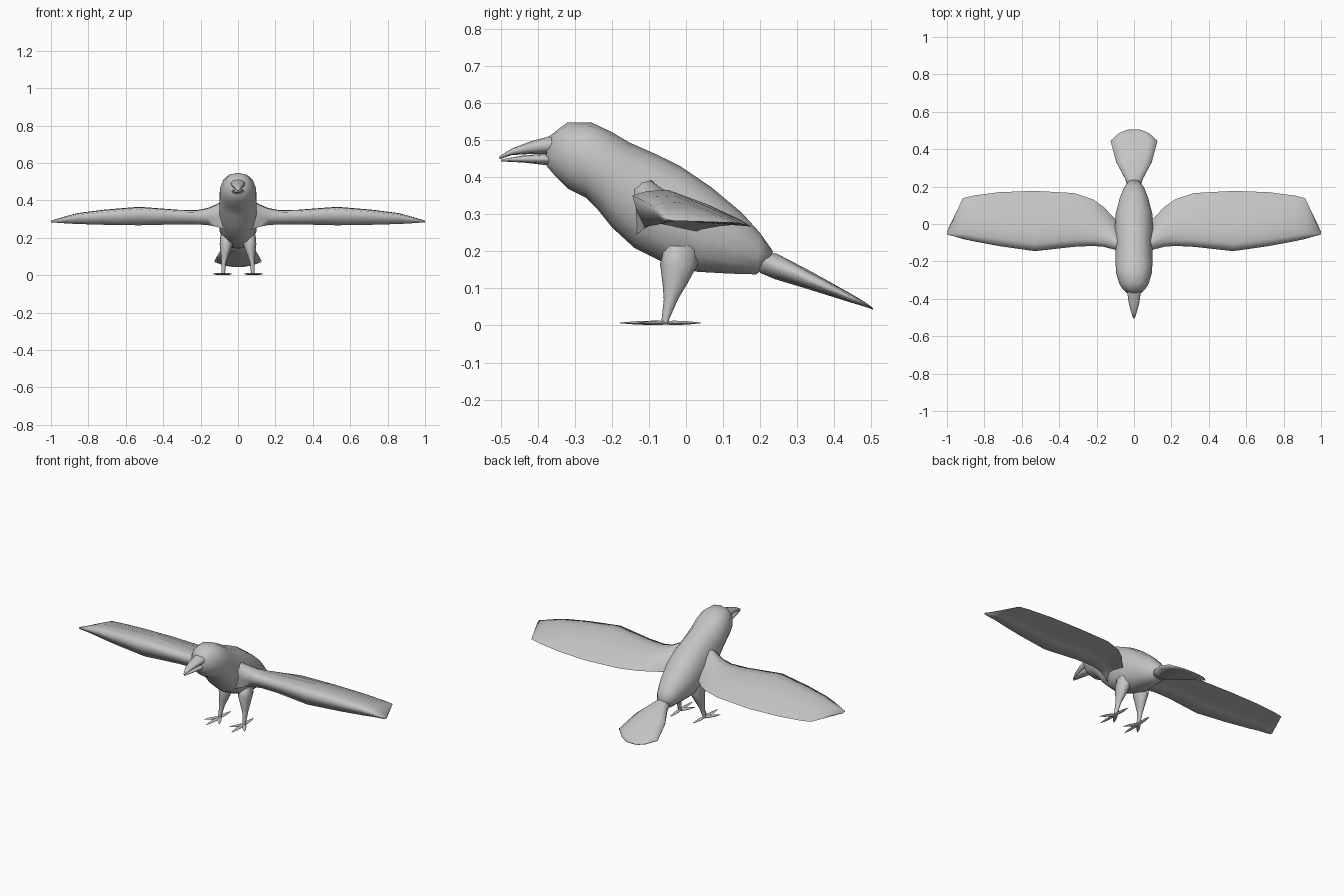
import bpy, bmesh, math

if "Cube" in bpy.data.objects:
    bpy.data.objects.remove(bpy.data.objects["Cube"])

grey = bpy.data.materials.new("plain grey")
grey.diffuse_color = (0.55, 0.55, 0.55, 1)
grey.use_nodes = True
grey.node_tree.nodes["Principled BSDF"].inputs["Base Color"].default_value = grey.diffuse_color


def loft(name, rings, angle=80):
    """Skin a list of equal-length point rings and cap both ends."""
    bm = bmesh.new()
    vs = [[bm.verts.new(p) for p in ring] for ring in rings]
    n = len(vs[0])
    for a, b in zip(vs, vs[1:]):
        for i in range(n):
            j = (i + 1) % n
            bm.faces.new((a[i], a[j], b[j], b[i]))
    bm.faces.new(vs[0])
    bm.faces.new(vs[-1])
    bmesh.ops.recalc_face_normals(bm, faces=bm.faces[:])
    me = bpy.data.meshes.new(name)
    bm.to_mesh(me)
    bm.free()
    me.materials.append(grey)
    ob = bpy.data.objects.new(name, me)
    bpy.context.collection.objects.link(ob)
    bpy.ops.object.select_all(action='DESELECT')
    bpy.context.view_layer.objects.active = ob
    ob.select_set(True)
    bpy.ops.object.shade_smooth_by_angle(angle=math.radians(angle))
    return ob


def section(yt, zt, yb, zb, w, n=14, power=0.85):
    """Rounded cross-section between a top point and a bottom point."""
    ring = []
    for i in range(n):
        a = 2 * math.pi * i / n
        c, s = math.cos(a), math.sin(a)
        t = 0.5 + 0.5 * c
        x = w * math.copysign(abs(s) ** power, s)
        ring.append((x, yb + (yt - yb) * t, zb + (zt - zb) * t))
    return ring


# Body and head: top y, top z, bottom y, bottom z, half width
loft("body", [section(*r) for r in [
    (-.37, .51, -.38, .435, .03), (-.345, .53, -.35, .40, .062),
    (-.32, .548, -.32, .37, .08), (-.255, .548, -.27, .345, .097),
    (-.2, .522, -.24, .315, .1), (-.155, .495, -.2, .265, .1),
    (-.08, .462, -.14, .21, .1), (-.015, .43, -.06, .17, .104),
    (.07, .372, .03, .145, .1), (.15, .305, .12, .14, .078),
    (.2, .25, .19, .138, .055), (.235, .2, .21, .155, .032)]])

# Beak halves
loft("upper_beak", [section(*r, n=10) for r in [
    (-.35, .516, -.35, .462, .04), (-.42, .497, -.42, .463, .03),
    (-.47, .478, -.47, .46, .017), (-.505, .456, -.503, .449, .004)]])
loft("lower_beak", [section(*r, n=10) for r in [
    (-.35, .466, -.37, .432, .035), (-.44, .459, -.44, .44, .022),
    (-.5, .448, -.5, .443, .005)]])

# Fanned tail
loft("tail", [section(*r, n=10, power=1) for r in [
    (.19, .2, .2, .142, .035), (.245, .194, .24, .125, .05),
    (.33, .15, .33, .098, .1), (.445, .086, .445, .062, .132),
    (.485, .062, .485, .05, .085), (.505, .047, .505, .043, .035)]], 120)


def wing_section(x, front, back, top, bottom):
    """Thick leading edge, thin trailing edge, hollow underside."""
    shape = [(0, .85), (.13, .97), (.3, 1), (.62, .62), (.9, .2),
             (1, 0), (.55, .12), (.3, .2), (.1, 0), (.04, .4)]
    return [(x, front + (back - front) * u, bottom + (top - bottom) * v)
            for u, v in shape]


def ellipse(x, y0, y1, z, hx, n=8):
    return [(x + hx * math.cos(2 * math.pi * i / n),
             (y0 + y1) / 2 + (y1 - y0) / 2 * math.sin(2 * math.pi * i / n), z)
            for i in range(n)]


def toe(x0, y0, x1, y1):
    """Flat spindle from the ankle to the claw tip."""
    dx, dy = x1 - x0, y1 - y0
    length = math.hypot(dx, dy)
    nx, ny = -dy / length, dx / length
    rings = []
    for t, w, h in [(-.1, .006, .004), (.25, .011, .007), (.65, .009, .005), (1, .001, .001)]:
        rings.append([(x0 + dx * t + nx * w * math.cos(a),
                       y0 + dy * t + ny * w * math.cos(a),
                       .007 + h * math.sin(a))
                      for a in [k * math.pi / 3 for k in range(6)]])
    return rings


def sided(rings, s):
    return [[(x * s, y, z) for x, y, z in r] for r in rings]


for side, s in (("left", 1), ("right", -1)):
    # Wing: x, leading y, trailing y, top z, bottom z
    wing = [wing_section(*r) for r in [
        (.07, -.15, .01, .40, .245), (.11, -.135, .035, .382, .258),
        (.16, -.122, .09, .36, .268), (.22, -.117, .132, .348, .272),
        (.32, -.122, .165, .35, .272), (.53, -.145, .177, .366, .267),
        (.72, -.118, .17, .35, .27), (.86, -.092, .152, .332, .274),
        (.915, -.08, .138, .317, .277), (1, -.056, -.04, .292, .283)]]
    loft(side + "_wing", sided(wing, s), 100)

    # Leg: x, front y, back y, z, half width
    leg = [ellipse(*r) for r in [
        (.06, -.058, .038, .215, .034), (.063, -.07, .032, .165, .035),
        (.07, -.063, .002, .11, .022), (.076, -.06, -.022, .07, .013),
        (.079, -.066, -.046, .015, .01), (.08, -.066, -.046, .004, .01)]]
    loft(side + "_leg", sided(leg, s))

    # Three forward toes and one back toe
    for i, tip in enumerate([(.083, -.18), (.134, -.13), (.032, -.13), (.074, .04)]):
        loft(f"{side}_toe_{i + 1}", sided(toe(.08, -.056, *tip), s))
